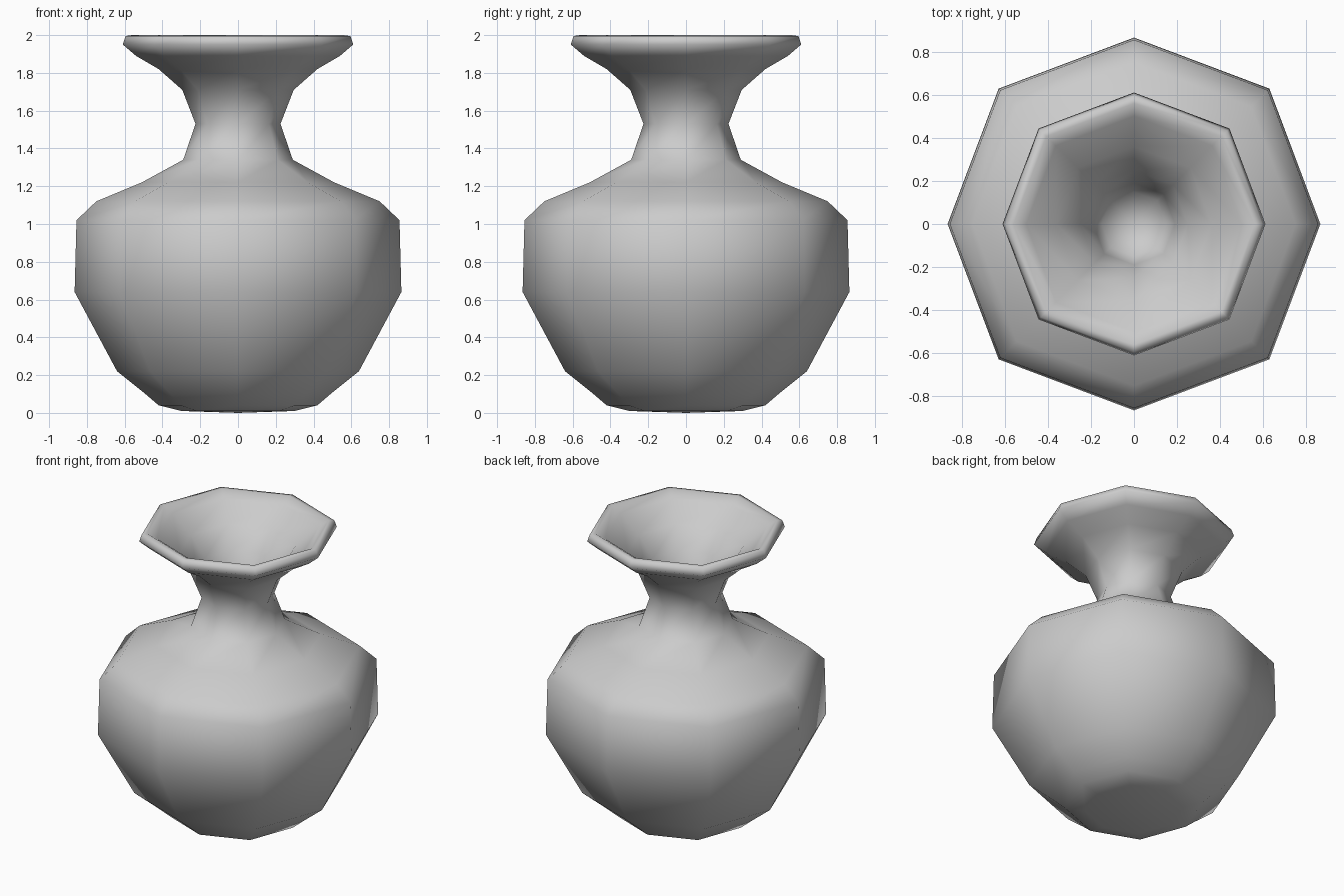
import bpy, bmesh, math

if "Cube" in bpy.data.objects:
    bpy.data.objects.remove(bpy.data.objects["Cube"])

SIDES = 8
# Profile (radius, height): underside, belly, shoulder, neck, flared lip, inner funnel
profile = [
    (0.30, 0.01), (0.42, 0.04), (0.49, 0.10), (0.64, 0.22), (0.865, 0.64),
    (0.855, 1.02), (0.75, 1.12), (0.51, 1.22), (0.29, 1.34), (0.225, 1.53),
    (0.295, 1.71), (0.42, 1.82), (0.54, 1.89), (0.61, 1.95), (0.595, 1.995),
    (0.56, 2.00), (0.50, 1.96), (0.36, 1.85), (0.25, 1.72), (0.19, 1.55),
    (0.15, 1.42),
]

bm = bmesh.new()


def ring(radius, z):
    verts = []
    for i in range(SIDES):
        a = 2 * math.pi * i / SIDES
        r = radius * (1.027 if i % 2 else 1.0)  # diagonals sit slightly further out
        verts.append(bm.verts.new((r * math.cos(a), r * math.sin(a), z)))
    return verts


def cap(verts, z):
    centre = bm.verts.new((0, 0, z))
    for i in range(SIDES):
        bm.faces.new((verts[i], verts[(i + 1) % SIDES], centre))


# Vase wall
rings = [ring(r, z) for r, z in profile]
for low, high in zip(rings, rings[1:]):
    for i in range(SIDES):
        j = (i + 1) % SIDES
        bm.faces.new((low[i], low[j], high[j], high[i]))

# Base and inner floor
cap(rings[0], 0.0)
cap(rings[-1], 1.38)

bmesh.ops.recalc_face_normals(bm, faces=bm.faces[:])
for f in bm.faces:
    f.smooth = True

mesh = bpy.data.meshes.new("vase")
bm.to_mesh(mesh)
bm.free()
vase = bpy.data.objects.new("vase", mesh)
bpy.context.collection.objects.link(vase)
